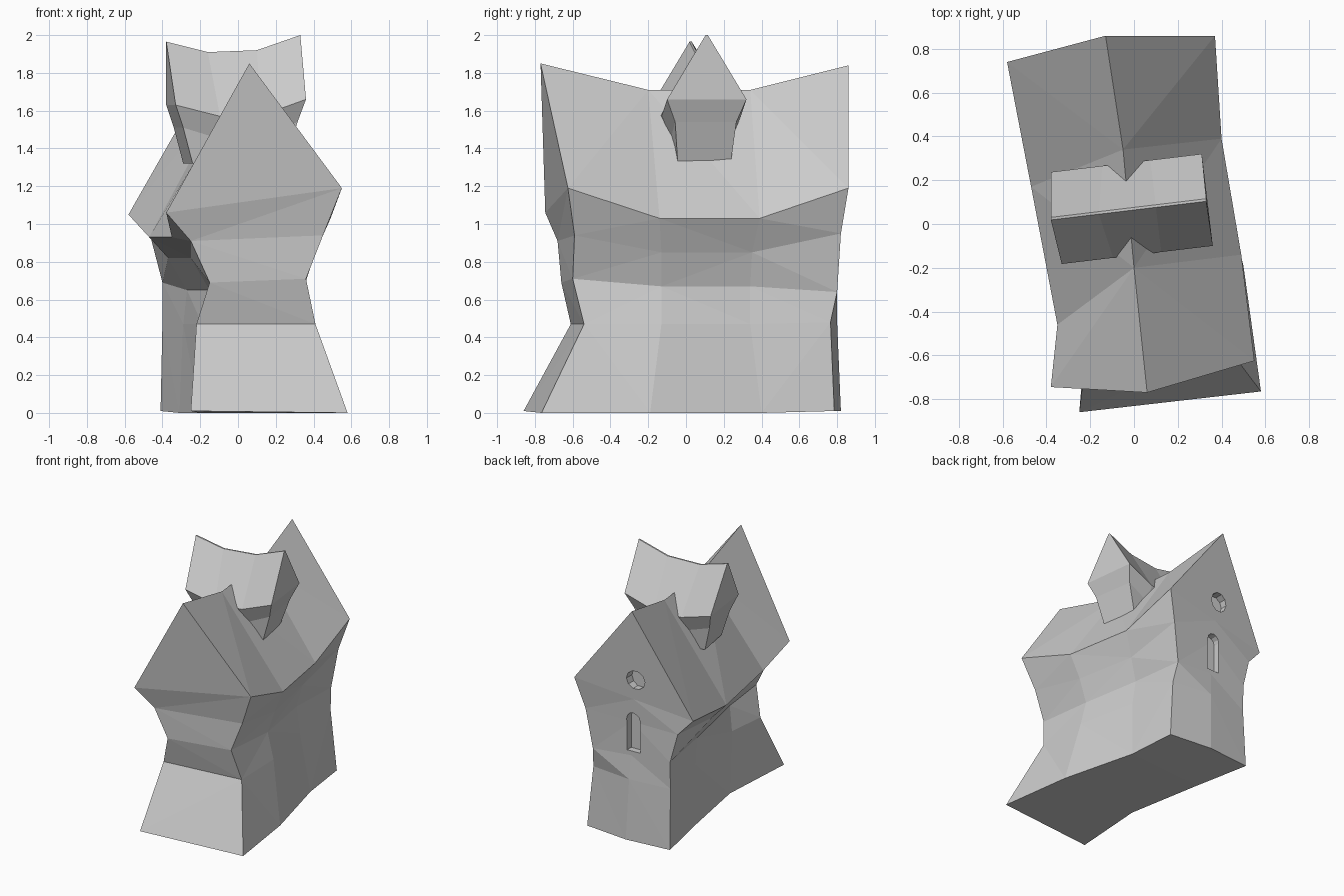
import bpy, bmesh
from math import sin, cos, pi

if "Cube" in bpy.data.objects:
    bpy.data.objects.remove(bpy.data.objects["Cube"])


def make_object(name, bm):
    bmesh.ops.recalc_face_normals(bm, faces=bm.faces[:])
    me = bpy.data.meshes.new(name)
    bm.to_mesh(me)
    bm.free()
    ob = bpy.data.objects.new(name, me)
    bpy.context.collection.objects.link(ob)
    return ob


def loft(bm, sections):
    """Skin closed sections of equal length; returns the vertex rings."""
    rings = [[bm.verts.new(p) for p in s] for s in sections]
    n = len(rings[0])
    for a, b in zip(rings, rings[1:]):
        for i in range(n):
            j = (i + 1) % n
            bm.faces.new((a[i], a[j], b[j], b[i]))
    return rings


def ladder(bm, ring):
    """Cap a ring with one face per level."""
    n = len(ring)
    for i in range((n - 1) // 2):
        f = [ring[i], ring[i + 1], ring[n - 2 - i], ring[n - 1 - i]]
        bm.faces.new(list(dict.fromkeys(f)))


# Crooked house: sections run left base -> left eave -> ridge -> right eave -> right base
front = [(-.25, -.86, .01), (-.22, -.61, .47), (-.15, -.66, .69), (-.25, -.68, .91),
         (-.38, -.745, 1.06), (.06, -.77, 1.85), (.55, -.625, 1.19), (.45, -.59, .94),
         (.36, -.60, .71), (.41, -.54, .47), (.58, -.765, 0)]
mid_front = [(-.20, -.26, 0), (-.19, -.30, .47), (-.15, -.33, .65), (-.25, -.38, .82),
             (-.35, -.46, .93), (0, -.20, 1.71), (.49, -.14, 1.03), (.41, -.13, .85),
             (.35, -.13, .67), (.40, -.13, .47), (.50, -.19, 0)]
mid_back = [(-.31, .35, 0), (-.29, .30, .47), (-.27, .25, .65), (-.37, .20, .82),
            (-.47, .17, .93), (-.05, .34, 1.71), (.40, .39, 1.03), (.32, .35, .85),
            (.27, .34, .67), (.30, .34, .47), (.35, .40, 0)]
back = [(-.41, .785, .01), (-.40, .765, .48), (-.40, .77, .69), (-.46, .76, .92),
        (-.58, .74, 1.05), (-.13, .86, 1.84), (.37, .86, 1.19), (.30, .82, .95),
        (.25, .80, .64), (.27, .765, .48), (.31, .785, .01)]
bm = bmesh.new()
rings = loft(bm, [front, mid_front, mid_back, back])
ladder(bm, rings[0])

# Back wall, slightly bowed at the foot
r = rings[-1]
mids = []
for i in range(5):
    co = (r[i].co + r[10 - i].co) / 2
    co.y += .035 if i < 2 else 0
    mids.append(bm.verts.new(co))
for i in range(4):
    bm.faces.new((r[i], r[i + 1], mids[i + 1], mids[i]))
    bm.faces.new((mids[i], mids[i + 1], r[9 - i], r[10 - i]))
bm.faces.new((r[4], r[5], mids[4]))
bm.faces.new((mids[4], r[5], r[6]))
bm.faces.new((r[0], mids[0], r[10]))
bmesh.ops.triangulate(bm, faces=[f for f in bm.faces if len(f.verts) == 4])
house = make_object("house_body", bm)


# Recessed round and arched openings in the back wall
def cut(name, outline, y):
    b = bmesh.new()
    a, c = loft(b, [[(x, yy, z) for x, z in outline] for yy in (y, 1.1)])
    b.faces.new(a)
    b.faces.new(c)
    cutter = make_object(name, b)
    cutter.hide_render = True
    mod = house.modifiers.new(name, 'BOOLEAN')
    mod.operation = 'DIFFERENCE'
    mod.solver = 'EXACT'
    mod.object = cutter
    bpy.context.view_layer.objects.active = house
    bpy.ops.object.modifier_apply(modifier=name)
    bpy.data.objects.remove(cutter)


cut("round_window", [(-.13 + .075 * cos(i * pi / 5), 1.28 + .075 * sin(i * pi / 5))
                     for i in range(10)], .75)
cut("arched_window", [(-.15, .70), (-.04, .70)] +
    [(-.095 + .055 * cos(i * pi / 6), .95 + .055 * sin(i * pi / 6)) for i in range(7)], .735)


# Cross gable straddling the ridge, with sagging roof
def gable(xr, zr, xe, ze, xu, xb):
    def side(x, s, w, z):
        x -= s * .025
        return (x, .07 + .12 * x + s * w, z)
    levels = [(xb, .143, 1.32), (xu, .165, ze - .12), (xe, .213, ze)]
    ridge = [(xr, .07 + .12 * xr + s * .006, zr) for s in (-1, 1)]
    return ([side(x, -1, w, z) for x, w, z in levels] + ridge +
            [side(x, 1, w, z) for x, w, z in reversed(levels)])


bm = bmesh.new()
rings = loft(bm, [gable(-.38, 1.965, -.355, 1.63, -.315, -.265),
                  gable(-.16, 1.91, -.12, 1.57, -.12, -.10),
                  gable(.10, 1.92, .10, 1.575, .10, .10),
                  gable(.33, 2.0, .335, 1.66, .29, .22)])
for ring in (rings[0], rings[-1]):
    for i in range(3):
        bm.faces.new((ring[i], ring[i + 1], ring[6 - i], ring[7 - i]))
make_object("cross_gable", bm)
